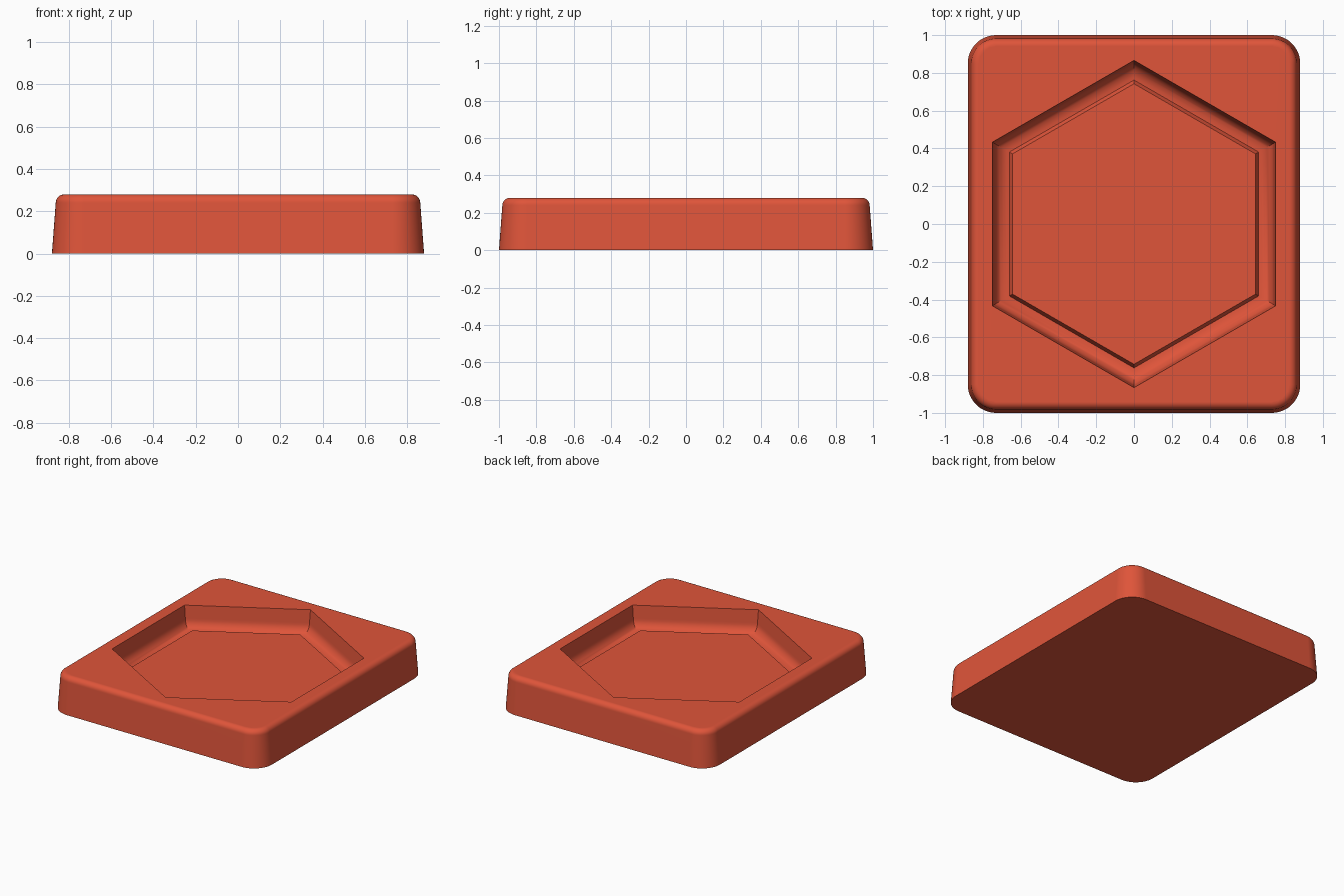
import bpy
import bmesh
from math import sin, cos, pi, radians

cube = bpy.data.objects.get("Cube")
if cube:
    bpy.data.objects.remove(cube)

# Single terracotta red finish
red = bpy.data.materials.new("terracotta red")
red.use_nodes = True
colour = (0.74, 0.09, 0.042, 1)
red.diffuse_color = colour
red.node_tree.nodes["Principled BSDF"].inputs["Base Color"].default_value = colour

WIDTH, LENGTH, HEIGHT = 0.88, 1.0, 0.28    # half width, half length, height
CORNER, EDGE = 0.15, 0.04                  # plan corner radius, top edge radius
ROUND_STEPS, ARC_STEPS = 12, 8


def rounded_rectangle(bm, inset, z):
    """Ring of vertices of the outer outline, moved inwards by inset."""
    r = CORNER - inset
    ring = []
    for quarter, (sx, sy) in enumerate([(1, 1), (-1, 1), (-1, -1), (1, -1)]):
        for i in range(ROUND_STEPS + 1):
            a = (quarter + i / ROUND_STEPS) * pi / 2
            ring.append(bm.verts.new((sx * (WIDTH - CORNER) + r * cos(a),
                                      sy * (LENGTH - CORNER) + r * sin(a), z)))
    return ring


def hexagon(bm, apothem, z):
    """Ring of six vertices with points at the front and back."""
    r = apothem / cos(pi / 6)
    angles = [pi / 6 + i * pi / 3 for i in range(6)]
    return [bm.verts.new((r * cos(a), r * sin(a), z)) for a in angles]


def skin(bm, rings):
    """Join successive rings with quads."""
    for low, high in zip(rings, rings[1:]):
        n = len(low)
        for i in range(n):
            j = (i + 1) % n
            bm.faces.new((low[i], low[j], high[j], high[i]))


def ring_edges(bm, ring):
    return [bm.edges.get((ring[i - 1], ring[i])) for i in range(len(ring))]


bm = bmesh.new()
arc = [i / ARC_STEPS * pi / 2 for i in range(ARC_STEPS + 1)]

# Tapered outer wall with rounded top edge
outer_profile = [(0, 0)] + [(0.018 + EDGE * (1 - cos(a)), HEIGHT - EDGE * (1 - sin(a)))
                            for a in arc]
outer = [rounded_rectangle(bm, inset, z) for inset, z in outer_profile]
skin(bm, outer)
bm.faces.new(outer[0][::-1])

# Hexagonal pocket: wall, concave fillet, groove and raised centre pad
FILLET, GROOVE_Z, PAD_Z = 0.08, 0.105, 0.14
pocket_profile = [(0.75, HEIGHT)]
pocket_profile += [(0.66 + FILLET * cos(a), GROOVE_Z + FILLET * (1 - sin(a))) for a in arc]
pocket_profile += [(0.643, PAD_Z)]
pocket = [hexagon(bm, apothem, z) for apothem, z in pocket_profile]
skin(bm, pocket)
bm.faces.new(pocket[-1])

# Flat rim between the outer edge and the pocket
bmesh.ops.triangle_fill(bm, use_beauty=True, normal=(0, 0, 1),
                        edges=ring_edges(bm, outer[-1]) + ring_edges(bm, pocket[0]))
bmesh.ops.recalc_face_normals(bm, faces=bm.faces)

mesh = bpy.data.meshes.new("tray")
bm.to_mesh(mesh)
bm.free()
mesh.materials.append(red)
tray = bpy.data.objects.new("tray", mesh)
bpy.context.collection.objects.link(tray)

# Smooth curves, crisp edges, flat planes
bpy.ops.object.select_all(action="DESELECT")
tray.select_set(True)
bpy.context.view_layer.objects.active = tray
bpy.ops.object.shade_smooth_by_angle(angle=radians(30))
weighted = tray.modifiers.new("flat planes", "WEIGHTED_NORMAL")
weighted.keep_sharp = True
